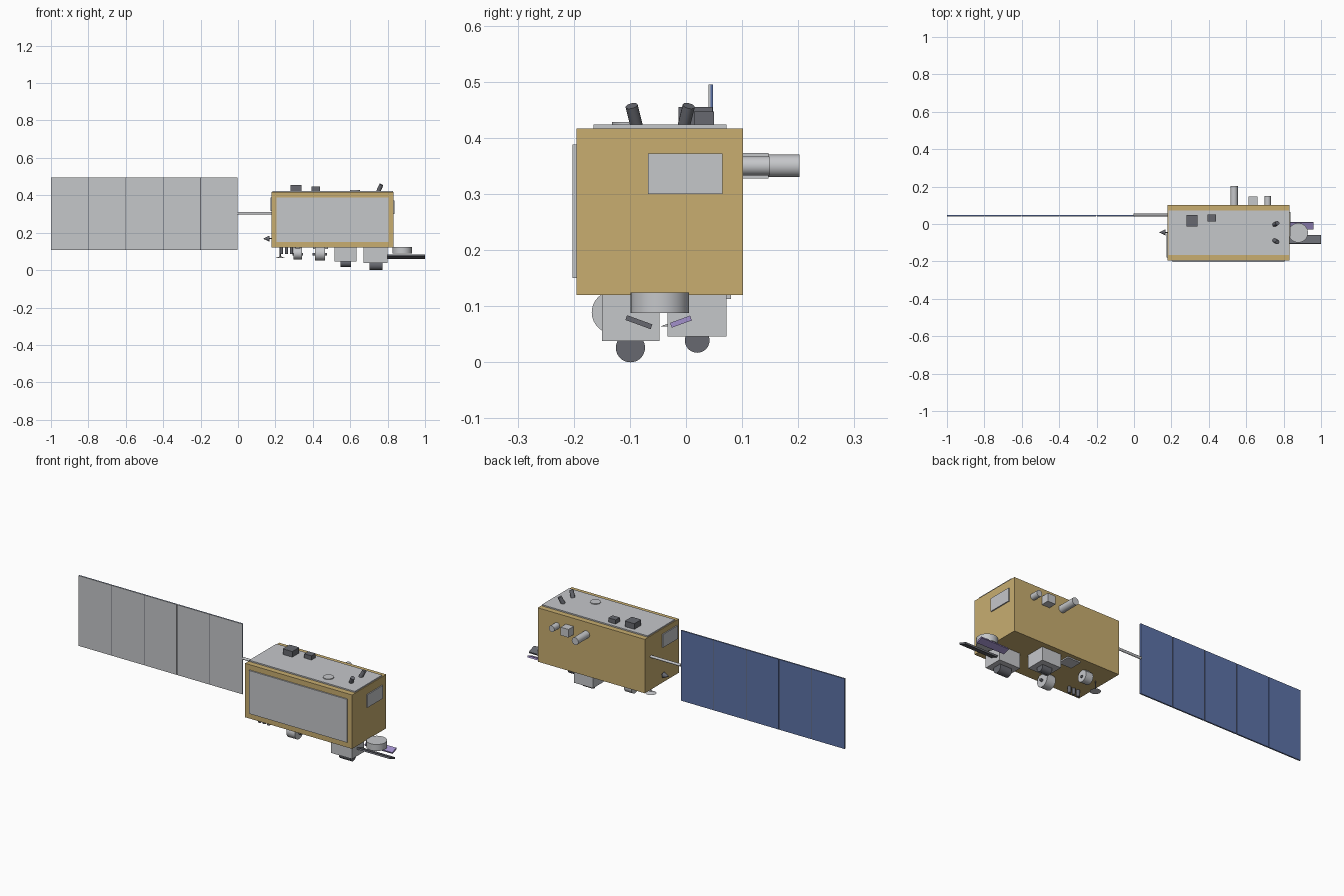
import bpy, bmesh, math
from mathutils import Vector, Matrix

if "Cube" in bpy.data.objects:
    bpy.data.objects.remove(bpy.data.objects["Cube"])


def mat(name, rgb):
    m = bpy.data.materials.new(name)
    m.diffuse_color = (*rgb, 1)
    m.use_nodes = True
    m.node_tree.nodes["Principled BSDF"].inputs["Base Color"].default_value = m.diffuse_color
    return m


GOLD = mat("gold_foil", (0.578, 0.420, 0.163))
GREY = mat("light_grey", (0.56, 0.57, 0.59))
DARK = mat("dark_grey", (0.136, 0.141, 0.162))
BLUE = mat("solar_blue", (0.107, 0.170, 0.39))
PURPLE = mat("purple", (0.36, 0.28, 0.60))


def finish(name, bm, material, smooth=False):
    me = bpy.data.meshes.new(name)
    bm.to_mesh(me)
    bm.free()
    ob = bpy.data.objects.new(name, me)
    bpy.context.collection.objects.link(ob)
    me.materials.append(material)
    if smooth:
        bpy.ops.object.select_all(action='DESELECT')
        ob.select_set(True)
        bpy.context.view_layer.objects.active = ob
        bpy.ops.object.shade_smooth_by_angle(angle=math.radians(35))
    return ob


def box(name, x, y, z, material, roll=0):
    """Box from (min, max) ranges, optionally rolled about its own x axis."""
    c = Vector([(a + b) / 2 for a, b in (x, y, z)])
    s = [b - a for a, b in (x, y, z)]
    bm = bmesh.new()
    m = Matrix.Translation(c) @ Matrix.Rotation(math.radians(roll), 4, 'X') @ Matrix.Diagonal((*s, 1))
    bmesh.ops.create_cube(bm, size=1, matrix=m)
    return finish(name, bm, material)


def rod(name, a, b, r, material, r2=None, seg=32):
    """Cylinder or cone running from point a to point b."""
    a, b = Vector(a), Vector(b)
    d = b - a
    bm = bmesh.new()
    m = Matrix.Translation((a + b) / 2) @ d.to_track_quat('Z', 'Y').to_matrix().to_4x4()
    bmesh.ops.create_cone(bm, cap_ends=True, segments=seg, radius1=r,
                          radius2=r if r2 is None else r2, depth=d.length, matrix=m)
    return finish(name, bm, material, True)


# Body and radiator plates
box("body", (0.18, 0.832), (-0.195, 0.102), (0.12, 0.417), GOLD)
box("top_plate", (0.184, 0.828), (-0.165, 0.072), (0.417, 0.424), GREY)
box("front_plate", (0.207, 0.805), (-0.202, -0.195), (0.15, 0.388), GREY)
box("right_plate", (0.832, 0.838), (-0.068, 0.065), (0.30, 0.372), GREY)
box("left_plate", (0.174, 0.18), (-0.18, -0.05), (0.315, 0.388), GREY)
box("bottom_plate", (0.40, 0.48), (0.01, 0.08), (0.113, 0.12), GREY)

# Solar wing: five panels, grey front and blue back, with hinges and boom
for i in range(5):
    x = (-1 + 0.2 * i + (0.002 if i else 0), -0.8 + 0.2 * i - 0.002)
    box(f"solar_panel_front_{i + 1}", x, (0.040, 0.044), (0.108, 0.495), GREY)
    box(f"solar_panel_cells_{i + 1}", x, (0.044, 0.048), (0.108, 0.495), BLUE)
    if i:
        box(f"solar_hinge_{i}", (x[0] - 0.004, x[0]), (0.042, 0.046), (0.108, 0.495), DARK)
rod("solar_boom", (-0.003, 0.048, 0.303), (0.18, 0.048, 0.303), 0.007, GREY, seg=16)

# Back instruments
rod("back_telescope", (0.535, 0.10, 0.350), (0.535, 0.202, 0.350), 0.020, GREY)
box("back_box", (0.613, 0.661), (0.10, 0.147), (0.328, 0.373), GREY)
rod("back_small_tube", (0.715, 0.10, 0.350), (0.715, 0.149, 0.350), 0.017, GREY)

# Top instruments
box("top_box_large", (0.282, 0.34), (-0.013, 0.047), (0.424, 0.455), DARK)
box("top_box_small", (0.394, 0.438), (0.014, 0.05), (0.424, 0.447), DARK)
rod("top_disk", (0.625, -0.105, 0.424), (0.625, -0.105, 0.428), 0.027, GREY)
for name, y, s in (("left", -0.088, -1), ("right", -0.004, 1)):
    rod(f"star_tracker_{name}", (0.750, y, 0.421), (0.767, y + 0.009 * s, 0.457), 0.011, DARK)

# Underside instrument boxes, each with a horizontal drum
box("instrument_box_a", (0.672, 0.80), (-0.15, -0.047), (0.038, 0.12), GREY)
rod("instrument_drum_a", (0.702, -0.099, 0.026), (0.772, -0.099, 0.026), 0.026, DARK)
box("instrument_box_b", (0.517, 0.633), (-0.033, 0.072), (0.046, 0.12), GREY)
rod("instrument_drum_b", (0.547, 0.02, 0.039), (0.605, 0.02, 0.039), 0.022, DARK)

# Underside scan drums with shafts
for n, x0, x1, y, r in ((1, 0.412, 0.464, -0.13, 0.038), (2, 0.297, 0.342, 0.02, 0.031)):
    rod(f"scan_drum_{n}", (x0, y, 0.089), (x1, y, 0.089), r, GREY)
    e = 0.013 if n == 1 else 0.005
    rod(f"scan_shaft_{n}", (x0 - e, y, 0.085), (x1 + e, y, 0.085), 0.007, DARK, seg=16)
    box(f"scan_mount_{n}", (x0 + 0.01, x1 - 0.01), (y - 0.015, y + 0.015), (0.10, 0.121), GREY)

# Three small antennas and a dish below the left end
for i in range(3):
    x = 0.232 + 0.027 * i
    rod(f"small_antenna_{i + 1}", (x, -0.14, 0.086), (x, -0.14, 0.121), 0.009, DARK, seg=16)
rod("dish_mast", (0.226, -0.018, 0.068), (0.226, -0.018, 0.121), 0.003, DARK, seg=12)
rod("dish", (0.226, -0.018, 0.064), (0.226, -0.018, 0.073), 0.027, GREY, r2=0.004)

# Cone thruster on the left end
rod("thruster_cone", (0.168, -0.045, 0.168), (0.136, -0.045, 0.168), 0.016, DARK, r2=0.001)
rod("thruster_stem", (0.166, -0.045, 0.168), (0.181, -0.045, 0.168), 0.003, DARK, seg=12)

# Round mount and two tilted blades under the right end
rod("blade_mount", (0.878, -0.047, 0.088), (0.878, -0.047, 0.124), 0.052, GREY)
box("dark_blade", (0.80, 1.0), (-0.108, -0.060), (0.067, 0.076), DARK, roll=-20)
box("purple_blade", (0.79, 0.96), (-0.028, 0.010), (0.068, 0.077), PURPLE, roll=20)
